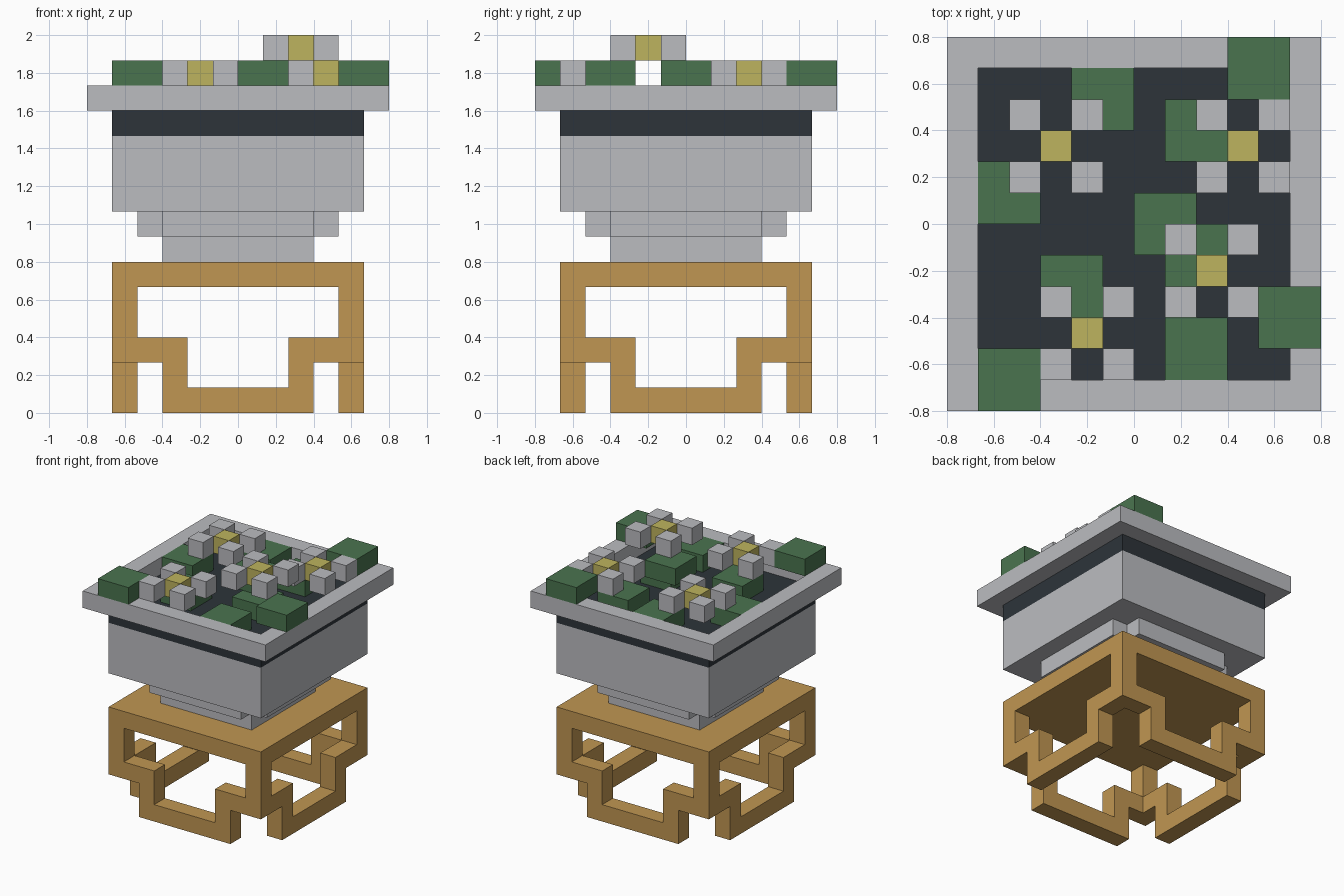
import bpy, bmesh, math
from mathutils import Matrix

if "Cube" in bpy.data.objects:
    bpy.data.objects.remove(bpy.data.objects["Cube"])

U = 2 / 15  # one block


def material(name, rgb):
    m = bpy.data.materials.new(name)
    lin = [(c / 255 / 12.92) if c < 11 else ((c / 255 + 0.055) / 1.055) ** 2.4 for c in rgb]
    m.diffuse_color = (*lin, 1)
    m.use_nodes = True
    m.node_tree.nodes["Principled BSDF"].inputs["Base Color"].default_value = m.diffuse_color
    return m


STONE = material("pale_grey", (187, 188, 192))
SOIL = material("dark_soil", (45, 52, 58))
WOOD = material("warm_wood", (192, 150, 82))
LEAF = material("leaf_green", (74, 116, 79))
POLLEN = material("soft_yellow", (190, 180, 94))


def finish(name, bm, mat, turn=0):
    bmesh.ops.transform(bm, matrix=Matrix.Rotation(turn, 4, 'Z') @ Matrix.Scale(U, 4), verts=bm.verts)
    bmesh.ops.recalc_face_normals(bm, faces=bm.faces)
    me = bpy.data.meshes.new(name)
    bm.to_mesh(me)
    bm.free()
    me.materials.append(mat)
    ob = bpy.data.objects.new(name, me)
    bpy.context.collection.objects.link(ob)
    return ob


def prism(name, points, push, mat, turn=0):
    """Extrude a flat outline along a vector."""
    bm = bmesh.new()
    face = bm.faces.new([bm.verts.new(p) for p in points])
    ext = bmesh.ops.extrude_face_region(bm, geom=[face], use_keep_orig=True)
    top = [v for v in ext["geom"] if isinstance(v, bmesh.types.BMVert)]
    bmesh.ops.translate(bm, vec=push, verts=top)
    return finish(name, bm, mat, turn)


def block(name, x, y, z, w, d, h, mat, turn=0):
    """Box from its lowest corner, measured in blocks."""
    outline = [(x, y, z), (x + w, y, z), (x + w, y + d, z), (x, y + d, z)]
    return prism(name, outline, (0, 0, h), mat, turn)


def slab(name, half, z, h, mat):
    return block(name, -half, -half, z, 2 * half, 2 * half, h, mat)


# wooden stand: top, corner legs and stepped aprons
slab("stand_top", 5, 5, 1, WOOD)
half = [(4, 2), (3, 2), (3, 0)]
inner = [(2, 1), (2, 3), (4, 3)]
apron = ([(-a, b) for a, b in half] + half[::-1]
         + [(a, b) for a, b in inner[::-1]] + [(-a, b) for a, b in inner])
for i in range(4):
    turn = i * math.pi / 2
    block("stand_leg", -5, -5, 2, 1, 1, 3, WOOD, turn)
    prism("stand_apron", [(a, -5, b) for a, b in apron], (0, 1, 0), WOOD, turn)

# pot: foot, cross-shaped step, body
slab("pot_foot", 3, 6, 1, STONE)
cross = [(4, -3), (4, 3), (3, 3), (3, 4), (-3, 4), (-3, 3),
         (-4, 3), (-4, -3), (-3, -3), (-3, -4), (3, -4), (3, -3)]
prism("pot_step", [(a, b, 7) for a, b in cross], (0, 0, 1), STONE)
slab("pot_body", 5, 8, 3, STONE)
slab("soil", 5, 11, 1, SOIL)

# open square rim
bm = bmesh.new()
loops = [[bm.verts.new((sx * r, sy * r, z)) for sx, sy in ((-1, -1), (1, -1), (1, 1), (-1, 1))]
         for r, z in ((6, 12), (6, 13), (5, 13), (5, 12))]
for i in range(4):
    a, b = loops[i], loops[(i + 1) % 4]
    for j in range(4):
        k = (j + 1) % 4
        bm.faces.new((a[j], a[k], b[k], b[j]))
finish("pot_rim", bm, STONE)

# leaves: two-by-two blocks in the soil and a level higher
for x, y in ((-2, 3), (1, 2), (-5, 0), (-3, -3), (1, -5), (1, -2)):
    block("low_leaf", x, y, 12, 2, 2, 1, LEAF)
for x, y in ((3, 4), (-5, -6), (4, -4), (0, -1)):
    block("high_leaf", x, y, 13, 2, 2, 1, LEAF)

# flowers: yellow centre with four diagonal petals
for x, y, z in ((-3, 2, 13), (3, 2, 13), (-2, -4, 13), (2, -2, 14)):
    block("flower_centre", x, y, z, 1, 1, 1, POLLEN)
    for dx in (-1, 1):
        for dy in (-1, 1):
            block("flower_petal", x + dx, y + dy, z, 1, 1, 1, STONE)
